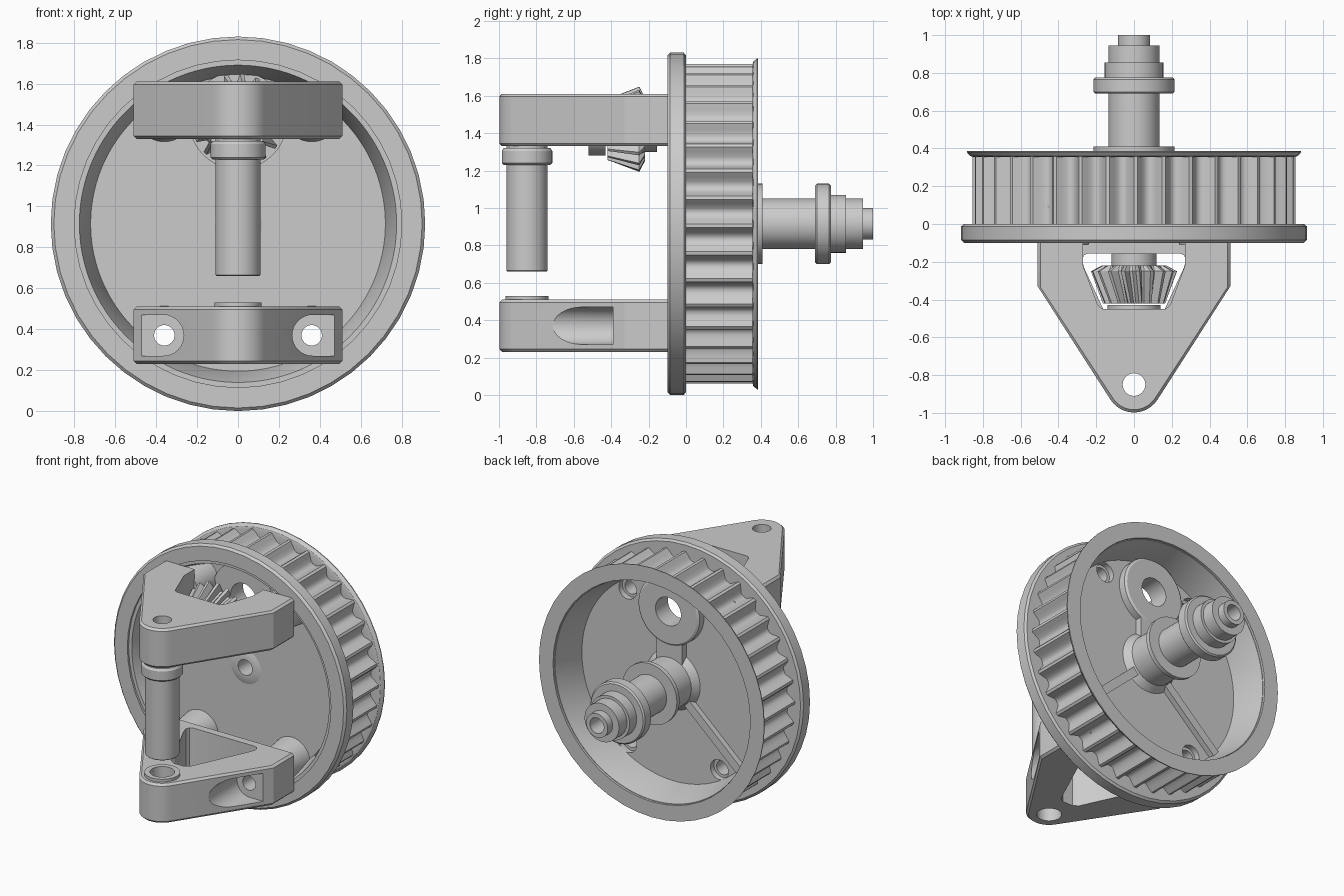
import bpy, bmesh, math
from mathutils import Vector

if "Cube" in bpy.data.objects:
    bpy.data.objects.remove(bpy.data.objects["Cube"])

CZ, GZ, PY = 0.915, 1.42, -0.85      # wheel axis, gear axis, pin position
SCREWS = [(sx * 0.36, z) for sx in (-1, 1) for z in (0.37, 1.46)]
grey = bpy.data.materials.new("machined_grey")
grey.diffuse_color = (0.6, 0.6, 0.6, 1)
grey.use_nodes = True
grey.node_tree.nodes["Principled BSDF"].inputs["Base Color"].default_value = grey.diffuse_color


def finish(bm, name, angle=30):
    bmesh.ops.recalc_face_normals(bm, faces=bm.faces[:])
    me = bpy.data.meshes.new(name)
    bm.to_mesh(me)
    bm.free()
    ob = bpy.data.objects.new(name, me)
    bpy.context.collection.objects.link(ob)
    me.materials.append(grey)
    smooth(ob, angle)
    return ob


def smooth(ob, angle=30):
    bpy.ops.object.select_all(action='DESELECT')
    ob.select_set(True)
    bpy.context.view_layer.objects.active = ob
    bpy.ops.object.shade_smooth_by_angle(angle=math.radians(angle))


def loft(rings, name, closed=False):
    """Skin rings of points; closed joins last ring to first, otherwise caps the ends."""
    bm = bmesh.new()
    vs = [[bm.verts.new(p) for p in ring] for ring in rings]
    n = len(vs[0])
    for a in range(len(vs) if closed else len(vs) - 1):
        r0, r1 = vs[a], vs[(a + 1) % len(vs)]
        for i in range(n):
            j = (i + 1) % n
            bm.faces.new((r0[i], r0[j], r1[j], r1[i]))
    if not closed:
        bm.faces.new(vs[0])
        bm.faces.new(vs[-1])
    return finish(bm, name)


def lathe(profile, name, x=0, c=CZ, closed=True, axis='Y', n=48):
    """Revolve (radius, along) points about Y through (x, c), or about Z through (x, c)."""
    rings = []
    for r, t in profile:
        ring = []
        for i in range(n):
            a = 2 * math.pi * i / n
            u, v = r * math.sin(a), r * math.cos(a)
            ring.append((x + u, t, c + v) if axis == 'Y' else (x + u, c + v, t))
        rings.append(ring)
    return loft(rings, name, closed)


def rod(r, t0, t1, name, **kw):
    return lathe([(r, t0), (r, t1)], name, closed=False, **kw)


def box(x0, x1, y0, y1, z0, z1, name):
    return loft([[(x0, y0, z), (x1, y0, z), (x1, y1, z), (x0, y1, z)] for z in (z0, z1)], name)


def cut(ob, cutter):
    m = ob.modifiers.new("cut", 'BOOLEAN')
    m.operation, m.solver, m.object = 'DIFFERENCE', 'EXACT', cutter
    bpy.context.view_layer.objects.active = ob
    bpy.ops.object.modifier_apply(modifier=m.name)
    bpy.data.objects.remove(cutter, do_unlink=True)


# front flange ring
lathe([(0.80, -0.10), (0.90, -0.10), (0.915, -0.085), (0.915, -0.012), (0.90, 0), (0.80, 0)],
      "front_flange")

# toothed drum: scalloped outside, tapered inside towards the web
TEETH, SUB = 36, 8
shape = [0.855, 0.855, 0.83, 0.805, 0.795, 0.795, 0.805, 0.83]


def drum_ring(y, r=None):
    return [((r or shape[i % SUB]) * math.sin(2 * math.pi * i / (TEETH * SUB)), y,
             CZ + (r or shape[i % SUB]) * math.cos(2 * math.pi * i / (TEETH * SUB)))
            for i in range(TEETH * SUB)]


loft([drum_ring(-0.02), drum_ring(0.37), drum_ring(0.37, 0.77), drum_ring(0.14, 0.72),
      drum_ring(0.09, 0.72), drum_ring(-0.085, 0.775), drum_ring(-0.085, 0.802),
      drum_ring(-0.02, 0.802)], "toothed_drum", closed=True)

# rear lip
lathe([(0.775, 0.36), (0.85, 0.355), (0.868, 0.36), (0.885, 0.38), (0.885, 0.386), (0.775, 0.386)],
      "rear_lip")

# web plate with bore, gear hole and screw holes
web = lathe([(0.055, 0.09), (0.73, 0.09), (0.73, 0.14), (0.055, 0.14)], "web_plate")
cut(web, rod(0.1, 0, 0.3, "cutter", c=GZ))
for x, z in SCREWS:
    cut(web, rod(0.07, 0, 0.3, "cutter", x=x, c=z))
smooth(web)

# gear boss, neck to the hub and slanted ribs
lathe([(0.1, 0.06), (0.24, 0.06), (0.24, 0.19), (0.225, 0.2), (0.1, 0.2)], "gear_boss", c=GZ)
box(-0.10, 0.10, 0.1, 0.19, CZ + 0.1, GZ - 0.17, "boss_neck")
for s in (-1, 1):
    d = Vector((s * 0.74, 0, -0.67))
    p = Vector((-d.z, 0, d.x)) * 0.03
    base = Vector((0, 0, CZ))
    pts = [base + d * 0.14 + p, base + d * 0.73 + p, base + d * 0.73 - p, base + d * 0.14 - p]
    loft([[q + Vector((0, y, 0)) for q in pts] for y in (0.12, 0.18)], "web_rib")

# stepped hollow rear shaft
lathe([(0.055, 0.08), (0.1, 0.08), (0.21, 0.14), (0.175, 0.19), (0.175, 0.38), (0.215, 0.38),
       (0.215, 0.41), (0.135, 0.41), (0.135, 0.69), (0.205, 0.69), (0.215, 0.70), (0.215, 0.765),
       (0.205, 0.775), (0.155, 0.775), (0.155, 0.855), (0.135, 0.855), (0.135, 0.945),
       (0.085, 0.945), (0.085, 1.0), (0.055, 1.0)], "rear_shaft")

# bosses joining brackets to the web
for x, z in SCREWS:
    lathe([(0.05, -0.11), (0.12, -0.11), (0.145, 0.10), (0.05, 0.10)], "bracket_boss", x=x, c=z)


# triangular brackets with chamfered edges
def outline(inset, z):
    w, r = 0.51 - inset, 0.148 - inset
    end = math.radians(59)
    pts = [(w, -0.1, z), (w, -0.33 - inset * 0.3, z)]
    for i in range(13):
        a = math.radians(-32 - 116 * i / 12)
        pts.append((r * math.cos(a), PY + r * math.sin(a), z))
    return pts + [(-w, -0.33 - inset * 0.3, z), (-w, -0.1, z)]


def bracket(name, z0, z1, window, bore):
    ob = loft([outline(0.015, z0), outline(0, z0 + 0.015), outline(0, z1 - 0.015),
               outline(0.015, z1)], name)
    win = window + [(-x, y) for x, y in reversed(window)]
    cut(ob, loft([[(x, y, z) for x, y in win] for z in (z0 - 0.1, z1 + 0.1)], "cutter"))
    cut(ob, rod(bore, z0 - 0.1, z1 + 0.1, "cutter", c=PY, axis='Z', n=32))
    return ob


upper = bracket("upper_bracket", 1.33, 1.61,
                [(0.27, -0.05), (0.27, -0.22), (0.195, -0.42), (0.185, -0.437), (0.165, -0.45)], 0.06)
smooth(upper)
lower = bracket("lower_bracket", 0.23, 0.51,
                [(0.24, -0.155), (0.265, -0.165), (0.275, -0.19), (0.265, -0.23),
                 (0.075, -0.64), (0.04, -0.665)], 0.08)
# screw pockets in the sloping sides of the lower bracket
for s in (-1, 1):
    pocket = []
    for i in range(17):
        a = math.pi / 2 + math.pi * i / 16
        pocket.append((s * (0.365 + 0.1 * math.cos(a)), 0.37 + 0.1 * math.sin(a)))
    pocket += [(s * 0.7, 0.27), (s * 0.7, 0.47)]
    cut(lower, loft([[(x, y, z) for x, z in pocket] for y in (-1.1, -0.39)], "cutter"))
    cut(lower, rod(0.05, -0.6, 0, "cutter", x=s * 0.36, c=0.37, n=32))
smooth(lower)

# hollow hanging pin with collar, and bush in the lower bracket
lathe([(0.06, 0.66), (0.105, 0.66), (0.11, 0.665), (0.11, 1.23), (0.125, 1.23), (0.135, 1.24),
       (0.135, 1.305), (0.125, 1.32), (0.11, 1.32), (0.11, 1.34), (0.06, 1.34)],
      "pivot_pin", c=PY, axis='Z')
lathe([(0.08, 0.25), (0.10, 0.25), (0.115, 0.50), (0.115, 0.53), (0.08, 0.53)],
      "lower_bush", c=PY, axis='Z')

# bevel gear: star rings lofted along the axis with a slight twist
N = 18


def gear_ring(y, tip, root, twist):
    ring = []
    for i in range(N * 4):
        a = 2 * math.pi * (i + 0.5) / (N * 4) + twist
        r = tip if i % 4 < 2 else root
        ring.append((r * math.sin(a), y, GZ + r * math.cos(a)))
    return ring


loft([gear_ring(-0.42, 0.165, 0.13, 0.12), gear_ring(-0.25, 0.228, 0.18, 0),
      gear_ring(-0.22, 0.17, 0.165, 0)], "bevel_gear")
rod(0.12, -0.23, -0.155, "gear_hub", c=GZ)
rod(0.14, -0.52, -0.43, "gear_collar", c=GZ)
